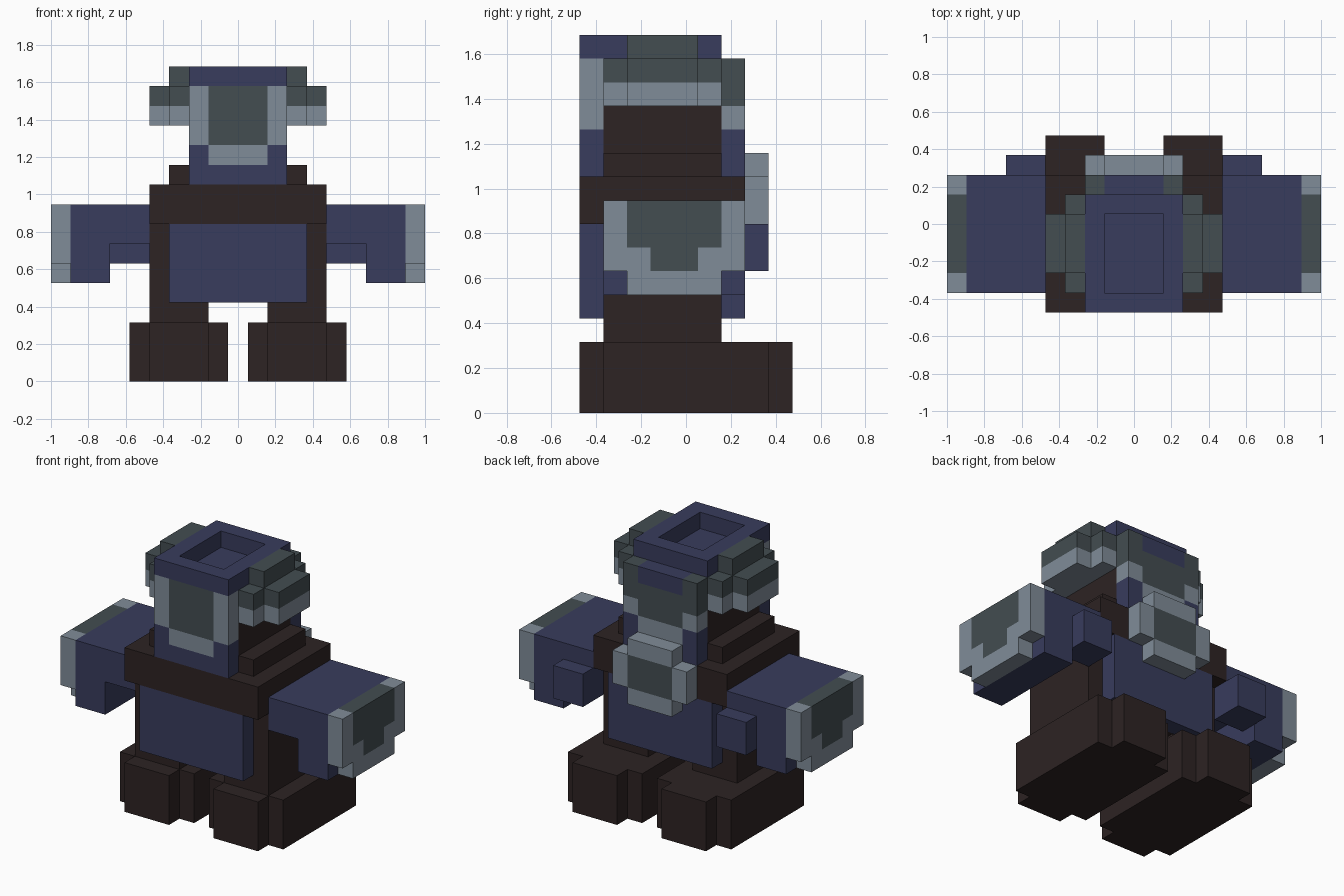
import bpy
import bmesh
import math

cube = bpy.data.objects.get("Cube")
if cube:
    bpy.data.objects.remove(cube, do_unlink=True)

U = 2 / 19  # size of one block


def linear(c):
    c /= 255
    return c / 12.92 if c <= 0.04045 else ((c + 0.055) / 1.055) ** 2.4


# Four flat colours, keyed by letter
COLOURS = {
    "N": ("navy_blue", (56, 60, 93)),
    "K": ("dark_brown", (45, 35, 35)),
    "L": ("light_grey", (128, 140, 152)),
    "G": ("slate_grey", (67, 77, 81)),
}
MATS = {}
for key, (label, rgb) in COLOURS.items():
    col = tuple(linear(c) for c in rgb) + (1.0,)
    mat = bpy.data.materials.new(label)
    mat.use_nodes = True
    mat.diffuse_color = col
    bsdf = mat.node_tree.nodes["Principled BSDF"]
    bsdf.inputs["Base Color"].default_value = col
    bsdf.inputs["Roughness"].default_value = 0.9
    MATS[key] = mat


def part(name, boxes, side=1):
    """Fill blocks from boxes (letter, x0, x1, y0, y1, z0, z1); later boxes
    repaint earlier ones and '.' carves. Only the outer skin is built."""
    cells = {}
    for key, x0, x1, y0, y1, z0, z1 in boxes:
        for i in range(round(x1 - x0)):
            for j in range(round(y1 - y0)):
                for k in range(round(z1 - z0)):
                    centre = (x0 + i + 0.5, y0 + j + 0.5, z0 + k + 0.5)
                    if key == ".":
                        cells.pop(centre, None)
                    else:
                        cells[centre] = key
    keys = sorted(set(cells.values()))
    bm = bmesh.new()
    for c, key in cells.items():
        for axis in range(3):
            for sign in (-1, 1):
                n = list(c)
                n[axis] += sign
                if tuple(n) in cells:
                    continue
                corners = []
                for a, b in ((-.5, -.5), (.5, -.5), (.5, .5), (-.5, .5)):
                    p = list(c)
                    p[axis] += sign * 0.5
                    p[(axis + 1) % 3] += a
                    p[(axis + 2) % 3] += b
                    corners.append(bm.verts.new((p[0] * U * side, p[1] * U, p[2] * U)))
                if sign * side < 0:
                    corners.reverse()
                bm.faces.new(corners).material_index = keys.index(key)
    # Weld the skin and merge flat areas of one colour
    bmesh.ops.remove_doubles(bm, verts=bm.verts[:], dist=1e-4)
    bmesh.ops.dissolve_limit(bm, angle_limit=math.radians(1), verts=bm.verts[:],
                             edges=bm.edges[:], delimit={"MATERIAL"})
    mesh = bpy.data.meshes.new(name)
    bm.to_mesh(mesh)
    bm.free()
    for key in keys:
        mesh.materials.append(MATS[key])
    obj = bpy.data.objects.new(name, mesh)
    bpy.context.collection.objects.link(obj)
    return obj


# Torso with front and back panels, shoulder band and collar
part("torso", [("K", -4.5, 4.5, -3.5, 1.5, 4, 8)])
part("chest_panel", [("N", -3.5, 3.5, -4.5, -3.5, 4, 8)])
part("back_panel", [("N", -3.5, 3.5, 1.5, 2.5, 4, 8)])
part("shoulder_band", [("K", -4.5, 4.5, -4.5, 2.5, 8, 10)])
part("collar", [("K", -3.5, 3.5, -3.5, 1.5, 10, 11)])

# Backpack: stepped plate with a slate centre
part("backpack", [
    ("L", -2.5, 2.5, 2.5, 3.5, 8, 10),
    ("L", -1.5, 1.5, 2.5, 3.5, 7, 11),
    ("G", -1.5, 1.5, 2.5, 3.5, 8, 10),
])

# Head core, whose top is the floor of the crown recess
part("head_core", [
    ("K", -2.5, 2.5, -3.5, 1.5, 11, 15),
    ("N", -1.5, 1.5, -3.5, 0.5, 14, 15),
])
part("crown", [
    ("N", -2.5, 2.5, -4.5, 1.5, 15, 16),
    (".", -1.5, 1.5, -3.5, 0.5, 15, 16),
])
part("face_plate", [
    ("N", -2.5, 2.5, -4.5, -3.5, 10, 12),
    ("L", -2.5, 2.5, -4.5, -3.5, 12, 15),
    ("L", -1.5, 1.5, -4.5, -3.5, 11, 12),
    ("G", -1.5, 1.5, -4.5, -3.5, 12, 15),
])
part("head_back_plate", [
    ("N", -2.5, 2.5, 1.5, 2.5, 10, 12),
    ("L", -2.5, 2.5, 1.5, 2.5, 12, 13),
    ("L", -1.5, 1.5, 1.5, 2.5, 11, 12),
    ("G", -2.5, 2.5, 1.5, 2.5, 13, 15),
    ("G", -1.5, 1.5, 1.5, 2.5, 12, 13),
    ("N", -1.5, 1.5, 1.5, 2.5, 14, 15),
])

# Paired parts, left on +x
for side, label in ((1, "left"), (-1, "right")):
    part(label + "_ear_muff", [
        ("G", 2.5, 3.5, -3.5, 1.5, 14, 15),
        ("L", 2.5, 3.5, -3.5, 1.5, 13, 14),
        ("G", 3.5, 4.5, -2.5, 0.5, 14, 15),
        ("L", 3.5, 4.5, -2.5, 0.5, 13, 14),
        ("G", 2.5, 3.5, -2.5, 0.5, 15, 16),
    ], side)
    # Arm with elbow block at the back
    part(label + "_arm", [
        ("N", 4.5, 8.5, -3.5, 2.5, 7, 9),
        ("N", 6.5, 8.5, -3.5, 2.5, 5, 7),
        ("N", 4.5, 6.5, 1.5, 3.5, 6, 8),
    ], side)
    # Outer guard with a stepped slate centre
    part(label + "_arm_guard", [
        ("L", 8.5, 9.5, -3.5, 2.5, 6, 9),
        ("L", 8.5, 9.5, -2.5, 1.5, 5, 6),
        ("G", 8.5, 9.5, -2.5, 1.5, 7, 9),
        ("G", 8.5, 9.5, -1.5, 0.5, 6, 7),
    ], side)
    part(label + "_leg", [("K", 1.5, 4.5, -3.5, 1.5, 3, 4)], side)
    part(label + "_foot", [
        ("K", 0.5, 5.5, -3.5, 3.5, 0, 3),
        ("K", 1.5, 4.5, -4.5, 4.5, 0, 3),
    ], side)
